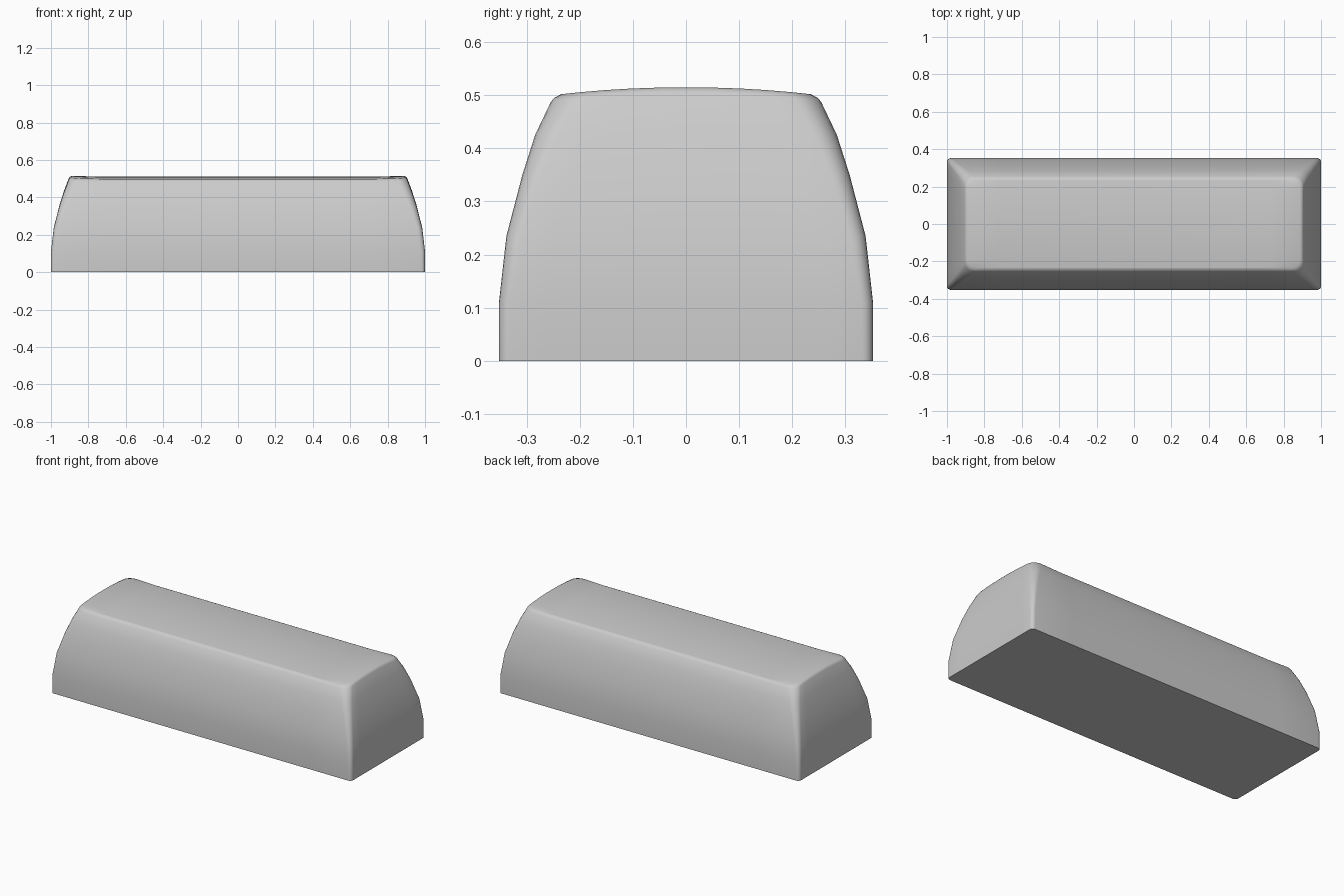
import bpy, bmesh, math

if "Cube" in bpy.data.objects:
    bpy.data.objects.remove(bpy.data.objects["Cube"])

# Side profile: (half width x, half depth y, height, corner radius)
PROFILE = [
    (1.000, 0.352, 0.000, 0.020), (1.000, 0.352, 0.110, 0.022),
    (0.985, 0.338, 0.235, 0.028), (0.955, 0.308, 0.350, 0.036),
    (0.930, 0.284, 0.425, 0.044), (0.905, 0.254, 0.488, 0.050),
    (0.900, 0.247, 0.495, 0.050), (0.888, 0.235, 0.500, 0.046),
]
COLUMN = 0.72   # inner columns along the length
SEG = 5         # steps per rounded corner
ENDS = (-0.8, -0.55, -0.22, 0.22, 0.55, 0.8)


def right_side(hx, hy, r):
    """Points of the right end, front to back, with rounded corners."""
    front = [(hx - r + r * math.sin(a), -hy + r - r * math.cos(a))
             for a in (math.pi / 2 * i / SEG for i in range(SEG + 1))]
    mid = [(hx, f * (hy - r)) for f in ENDS]
    back = [(x, -y) for x, y in reversed(front)]
    return front + mid + back


def crown(x, y):
    """Extra height of the gently arched top."""
    arch = 0.015 * (1 - min(1, abs(y) / 0.25) ** 2)
    return arch - (0.004 if abs(x) < 0.75 else 0)


bm = bmesh.new()
rings = []
for hx, hy, z, r in PROFILE:
    side = right_side(hx, hy, r)
    c = COLUMN
    pts = ([(-c, -hy), (c, -hy)] + side + [(c, hy), (-c, hy)]
           + [(-x, y) for x, y in reversed(side)])
    t = (z / 0.5) ** 2
    rings.append([bm.verts.new((x, y, z + t * crown(x, y * 0.25 / hy)
                                if z < 0.49 else z + crown(x, y)))
                  for x, y in pts])

# Curved walls and flat underside
n = len(rings[0])
for low, high in zip(rings, rings[1:]):
    for i in range(n):
        j = (i + 1) % n
        bm.faces.new((low[i], low[j], high[j], high[i]))
bm.faces.new(list(reversed(rings[0])))

# Arched top, in rows from front to back
top = rings[-1]
m = len(side)
right, left = top[2:2 + m], list(reversed(top[4 + m:]))
rows = []
for k in range(m):
    if k == 0:
        inner = [top[0], top[1]]
    elif k == m - 1:
        inner = [top[3 + m], top[2 + m]]
    else:
        y = right[k].co.y
        inner = [bm.verts.new((x, y, PROFILE[-1][2] + crown(x, y)))
                 for x in (-COLUMN, COLUMN)]
    rows.append([left[k]] + inner + [right[k]])
for a, b in zip(rows, rows[1:]):
    for i in range(3):
        bm.faces.new((a[i], a[i + 1], b[i + 1], b[i]))

bmesh.ops.recalc_face_normals(bm, faces=bm.faces)
mesh = bpy.data.meshes.new("long_keycap")
bm.to_mesh(mesh)
bm.free()
obj = bpy.data.objects.new("long_keycap", mesh)
bpy.context.collection.objects.link(obj)
bpy.context.view_layer.objects.active = obj
obj.select_set(True)
bpy.ops.object.shade_smooth_by_angle(angle=math.radians(40))
